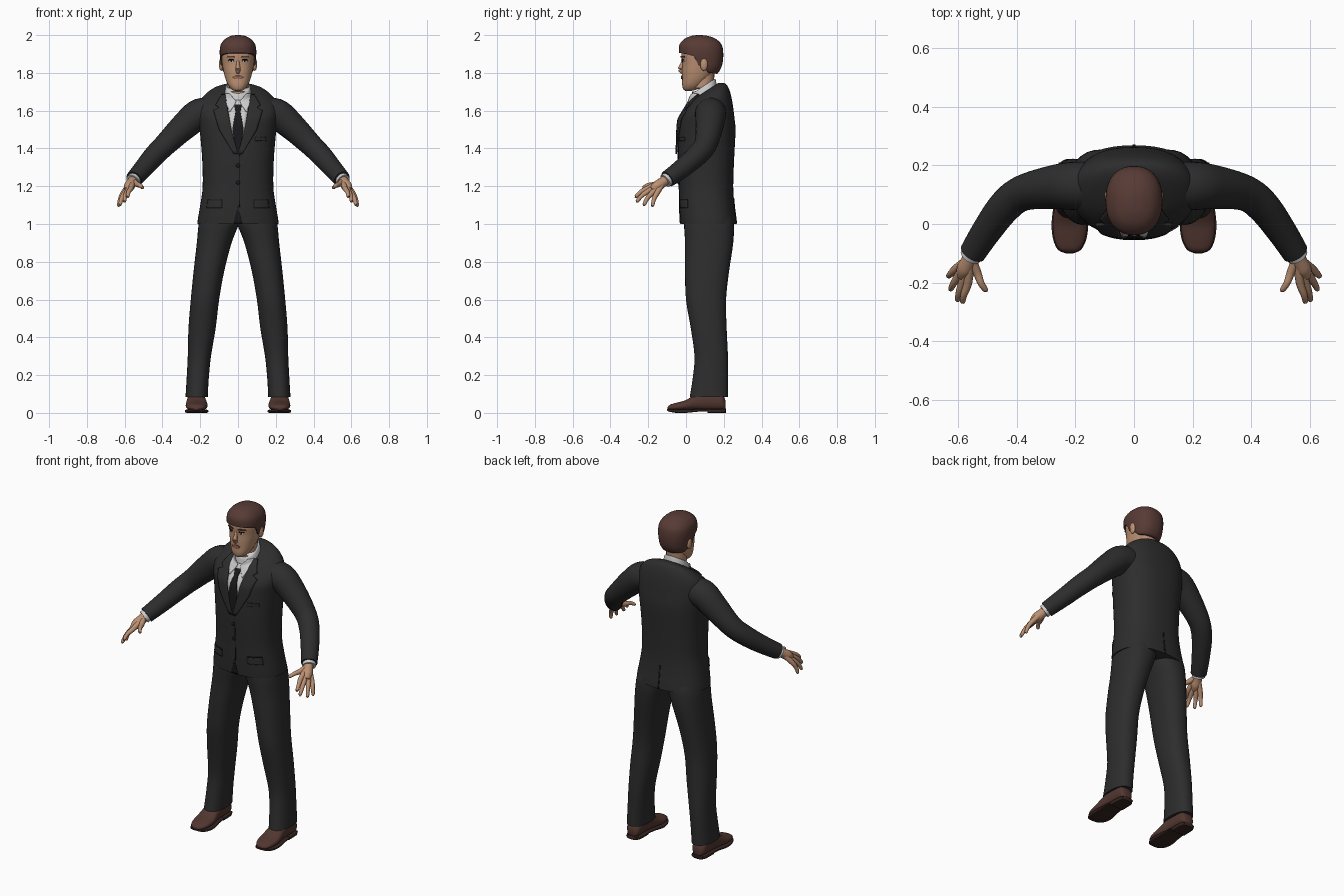
import bpy, bmesh, math
from mathutils import Vector
from mathutils.bvhtree import BVHTree

if "Cube" in bpy.data.objects:
    bpy.data.objects.remove(bpy.data.objects["Cube"])


def mat(name, r, g, b):
    m = bpy.data.materials.new(name)
    m.diffuse_color = (r, g, b, 1)
    m.use_nodes = True
    m.node_tree.nodes["Principled BSDF"].inputs["Base Color"].default_value = m.diffuse_color
    return m


SUIT = mat("charcoal", .026, .026, .027)
TIE = mat("near_black", .010, .010, .011)
SHIRT = mat("off_white", .60, .60, .60)
SKIN = mat("skin", .50, .28, .17)
HAIR = mat("brown_hair", .095, .043, .035)
SHOE = mat("brown_leather", .085, .038, .030)
SOLE = mat("dark_sole", .035, .018, .015)
LIP = mat("lip", .33, .14, .10)
trees = {}


def finish(name, bm, material, mirror=False, thick=0):
    bmesh.ops.recalc_face_normals(bm, faces=bm.faces)
    trees[name] = BVHTree.FromBMesh(bm)
    me = bpy.data.meshes.new(name)
    bm.to_mesh(me)
    bm.free()
    me.materials.append(material)
    me.shade_smooth()
    me.set_sharp_from_angle(angle=math.radians(50))
    ob = bpy.data.objects.new(name, me)
    bpy.context.collection.objects.link(ob)
    if thick:
        s = ob.modifiers.new("thickness", 'SOLIDIFY')
        s.thickness, s.offset = thick, 0
    if mirror:
        ob.modifiers.new("mirror", 'MIRROR')
    return ob


def smooth(rows, steps):
    """Catmull-Rom interpolation of rows of numbers."""
    out = []
    for i in range(len(rows) - 1):
        p0, p1 = rows[max(i - 1, 0)], rows[i]
        p2, p3 = rows[i + 1], rows[min(i + 2, len(rows) - 1)]
        for k in range(steps):
            t = k / steps
            out.append([.5 * (2*b + (c - a)*t + (2*a - 5*b + 4*c - d)*t*t + (3*b - a - 3*c + d)*t**3)
                        for a, b, c, d in zip(p0, p1, p2, p3)])
    return out + [list(rows[-1])]


def skin_rings(rings, closed=True):
    bm = bmesh.new()
    vs = [[bm.verts.new(p) for p in ring] for ring in rings]
    n = len(vs[0])
    for a, b in zip(vs, vs[1:]):
        for j in range(n if closed else n - 1):
            k = (j + 1) % n
            bm.faces.new((a[j], a[k], b[k], b[j]))
    if closed:
        bm.faces.new(vs[0])
        bm.faces.new(vs[-1])
    return bm


def loft(name, rows, material, axis='z', power=2.3, seg=36, steps=4, deform=None, mirror=False):
    """Rounded sections; each row is (position, a0, a1, b0, b1)."""
    rings = []
    for t, a0, a1, b0, b1 in smooth(rows, steps):
        ring = []
        for j in range(seg):
            ang = math.tau * j / seg
            c, s = math.cos(ang), math.sin(ang)
            a = (a0 + a1)/2 + (a1 - a0)/2 * math.copysign(abs(c)**(2/power), c)
            b = (b0 + b1)/2 + (b1 - b0)/2 * math.copysign(abs(s)**(2/power), s)
            p = Vector((a, b, t) if axis == 'z' else (a, t, b))
            ring.append(deform(p) if deform else p)
        rings.append(ring)
    return finish(name, skin_rings(rings), material, mirror)


def sym(rows):
    return [(z, -w, w, y0, y1) for z, w, y0, y1 in rows]


def tube(name, pts, material, seg=20, steps=5, mirror=True):
    """Round tube through points (x, y, z, radius)."""
    p = smooth(pts, steps)
    rings = []
    for i, q in enumerate(p):
        d = Vector(p[min(i + 1, len(p) - 1)][:3]) - Vector(p[max(i - 1, 0)][:3])
        rot = d.to_track_quat('Z', 'Y')
        rings.append([Vector(q[:3]) + rot @ Vector((q[3]*math.cos(math.tau*j/seg), q[3]*math.sin(math.tau*j/seg), 0))
                      for j in range(seg)])
    return finish(name, skin_rings(rings), material, mirror)


def ball(name, c, s, material, mirror=False):
    bm = bmesh.new()
    bmesh.ops.create_uvsphere(bm, u_segments=20, v_segments=12, radius=1)
    for v in bm.verts:
        v.co = Vector([c[i] + v.co[i]*s[i] for i in range(3)])
    return finish(name, bm, material, mirror)


def surface(x, z, on, side=-1):
    hits = [trees[o].ray_cast(Vector((x, side, z)), Vector((0, -side, 0)))[0] for o in on]
    ys = [h.y for h in hits if h]
    return (min(ys) if side < 0 else max(ys)) if ys else .1


def plate(name, rows, off, material, on=("jacket",), side=-1, mirror=False, thick=.005):
    """Thin sheet laid on a surface; rows are (z, x0, x1)."""
    grid = []
    for (z0, a0, b0), (z1, a1, b1) in zip(rows, rows[1:]):
        for k in range(6):
            t = k / 6
            grid.append((z0 + (z1-z0)*t, a0 + (a1-a0)*t, b0 + (b1-b0)*t))
    grid.append(rows[-1])
    rings = []
    for z, a, b in grid:
        xs = [a + (b - a)*j/6 for j in range(7)]
        rings.append([(x, surface(x, z, on, side) + side*off, z) for x in xs])
    return finish(name, skin_rings(rings, False), material, mirror, thick)


def neck_slope(p):
    s = min(max((p.z - 1.55)/.15, 0), 1)
    p.z += s*(p.y - .1)*.65
    return p


# Jacket body, sleeves and trouser legs
loft("jacket", sym([(1.0, .215, -.03, .268), (1.03, .212, -.032, .265), (1.1, .2, -.035, .256),
     (1.2, .187, -.037, .25), (1.35, .19, -.043, .255), (1.5, .203, -.04, .262), (1.58, .212, -.03, .252),
     (1.64, .2, -.01, .235), (1.68, .15, .01, .21), (1.70, .082, .02, .17)]),
     SUIT, power=2.4, seg=48, deform=neck_slope)
tube("sleeve", [(.10, .13, 1.585, .078), (.2, .13, 1.583, .082), (.28, .125, 1.522, .074), (.38, .105, 1.425, .061),
     (.44, .06, 1.365, .057), (.50, -.02, 1.295, .051), (.55, -.098, 1.238, .045)], SUIT, seg=28)
loft("trouser_leg", [(.085, .16, .278, .02, .222), (.18, .155, .272, .035, .222), (.3, .143, .266, .045, .222),
     (.45, .118, .262, .025, .215), (.6, .1, .25, 0, .212), (.75, .073, .235, -.005, .228), (.9, .034, .218, -.005, .25),
     (1.0, -.004, .208, -.01, .253), (1.06, -.01, .19, 0, .24)], SUIT, power=2.3, mirror=True)

# Shirt collar, shirt front, tie
loft("collar", sym([(1.665, .076, .018, .168), (1.70, .07, .022, .162), (1.73, .063, .028, .156),
     (1.735, .058, .034, .15)]), SHIRT, deform=neck_slope)
V = ("jacket", "collar")
plate("shirt_front", [(1.655, -.058, .058), (1.6, -.052, .052), (1.5, -.035, .035), (1.38, -.002, .002)],
      .003, SHIRT, V)
plate("tie", [(1.632, -.02, .02), (1.595, -.013, .013), (1.5, -.03, .03), (1.44, -.02, .02), (1.375, -.002, .002)],
      .009, TIE, V)
plate("collar_point", [(1.69, .045, .066), (1.65, .01, .064), (1.63, .018, .06), (1.595, .042, .045)],
      .010, SHIRT, V, mirror=True)

# Lapels, pockets, front opening, buttons, back vent
plate("lapel", [(1.685, .066, .085), (1.63, .058, .118), (1.615, .056, .1), (1.6, .053, .13),
      (1.5, .035, .1), (1.37, .0, .022)], .008, SUIT, V, mirror=True, thick=.008)
plate("pocket_flap", [(1.125, .085, .16), (1.085, .085, .165)], .004, SUIT, mirror=True)
plate("pocket_line", [(1.13, .085, .16), (1.124, .085, .16)], .005, TIE, mirror=True)
plate("breast_pocket", [(1.46, .09, .15), (1.44, .09, .15)], .004, SUIT)
plate("front_edge", [(1.37, .006, .010), (1.09, .006, .010)], .001, TIE, thick=.002)
plate("front_cutaway", [(1.09, -.001, .001), (1.002, -.022, .022)], .001, TIE, thick=.003)
plate("back_vent", [(1.14, -.004, .002), (1.002, -.005, .005)], .001, TIE, side=1, thick=.003)
for z in (1.31, 1.22):
    ball("jacket_button", (0, surface(0, z, V) - .003, z), (.011, .005, .011), TIE)

# Shirt cuff, thumb and fingers
tube("shirt_cuff", [(.535, -.075, 1.255, .036), (.558, -.110, 1.228, .037)], SHIRT, steps=2)
tube("palm", [(.54, -.085, 1.247, .026), (.562, -.125, 1.22, .027), (.577, -.155, 1.198, .028),
     (.588, -.18, 1.18, .017)], SKIN)
knuckles = [("index_finger", (.566, -.2, 1.19), (.585, -.268, 1.143)),
            ("middle_finger", (.582, -.19, 1.18), (.602, -.262, 1.118)),
            ("ring_finger", (.596, -.173, 1.171), (.626, -.224, 1.1)),
            ("little_finger", (.606, -.152, 1.166), (.633, -.178, 1.095)),
            ("thumb", (.535, -.165, 1.21), (.504, -.228, 1.192))]
for name, k, t in knuckles:
    m = Vector(k).lerp(Vector(t), .55) + Vector((.003, -.003, .005))
    e = Vector(k).lerp(Vector(t), .95)
    tube(name, [(.556, -.115, 1.23, .017), (*k, .0145), (*m, .0115), (*e, .009), (*t, .003)], SKIN, seg=12)

# Head, neck and ears
loft("head", sym([(1.705, .018, -.004, .03), (1.713, .034, -.014, .06), (1.735, .052, -.02, .09), (1.77, .067, -.02, .125),
     (1.81, .077, -.021, .155), (1.85, .084, -.02, .175), (1.9, .088, -.024, .18), (1.95, .08, -.012, .17),
     (1.98, .05, .03, .13)]), SKIN)
tube("neck", [(0, .092, 1.64, .06), (0, .09, 1.72, .057), (0, .095, 1.83, .058)], SKIN, mirror=False)
ball("ear", (.089, .095, 1.845), (.012, .02, .034), SKIN, True)

# Hair cap with a rim that drops from fringe to sideburn to nape
RIM = [(-.06, 1.91), (.0, 1.9), (.045, 1.888), (.066, 1.84), (.085, 1.84), (.12, 1.80), (.25, 1.785)]


def hair_rim(p):
    for (y0, z0), (y1, z1) in zip(RIM, RIM[1:]):
        if y0 <= p.y < y1:
            p.z = max(p.z, z0 + (z1 - z0)*(p.y - y0)/(y1 - y0))
    return p


loft("hair", sym([(1.78, .07, .0, .155), (1.82, .087, -.02, .183), (1.86, .093, -.031, .195), (1.91, .097, -.037, .197),
     (1.95, .091, -.034, .188), (1.98, .068, -.008, .158), (1.996, .036, .03, .115), (2.0, .008, .06, .08)]),
     HAIR, seg=56, steps=6, deform=hair_rim)

# Face
tube("nose", [(0, -.014, 1.872, .006), (0, -.022, 1.845, .009), (0, -.029, 1.822, .013), (0, -.022, 1.806, .011),
     (0, -.012, 1.802, .006)], SKIN, mirror=False)
H = ("head",)
plate("eye_white", [(1.868, .026, .044), (1.862, .022, .049), (1.857, .028, .043)], .002, SHIRT, H, mirror=True, thick=.003)
plate("iris", [(1.868, .031, .039), (1.857, .031, .039)], .004, TIE, H, mirror=True, thick=.003)
plate("eyelid", [(1.872, .024, .047), (1.867, .02, .052)], .004, TIE, H, mirror=True, thick=.004)
plate("eyebrow", [(1.889, .024, .054), (1.882, .015, .06)], .004, HAIR, H, mirror=True, thick=.006)
plate("lips", [(1.785, -.012, .012), (1.777, -.028, .028), (1.767, -.014, .014)], .003, LIP, H, thick=.005)

# Shoes
loft("shoe", [(-.097, .205, .235, .018, .03), (-.085, .183, .257, .014, .043), (-.05, .166, .272, .012, .054),
     (0, .161, .277, .012, .068), (.05, .168, .272, .012, .098), (.1, .174, .268, .012, .115),
     (.18, .177, .265, .012, .11), (.203, .187, .255, .014, .08), (.21, .2, .242, .02, .06)],
     SHOE, axis='y', mirror=True)
loft("sole", [(-.10, .207, .233, .012, .02), (-.087, .18, .26, .006, .02), (-.05, .162, .276, 0, .018),
     (0, .157, .281, 0, .018), (.06, .167, .275, .006, .02), (.12, .173, .27, .008, .02),
     (.21, .185, .257, .006, .02)], SOLE, axis='y', power=5, mirror=True)
loft("heel", [(.115, .174, .269, 0, .022), (.18, .176, .267, 0, .022), (.205, .185, .257, 0, .022),
     (.213, .2, .242, 0, .022)], SOLE, axis='y', power=6, mirror=True)
